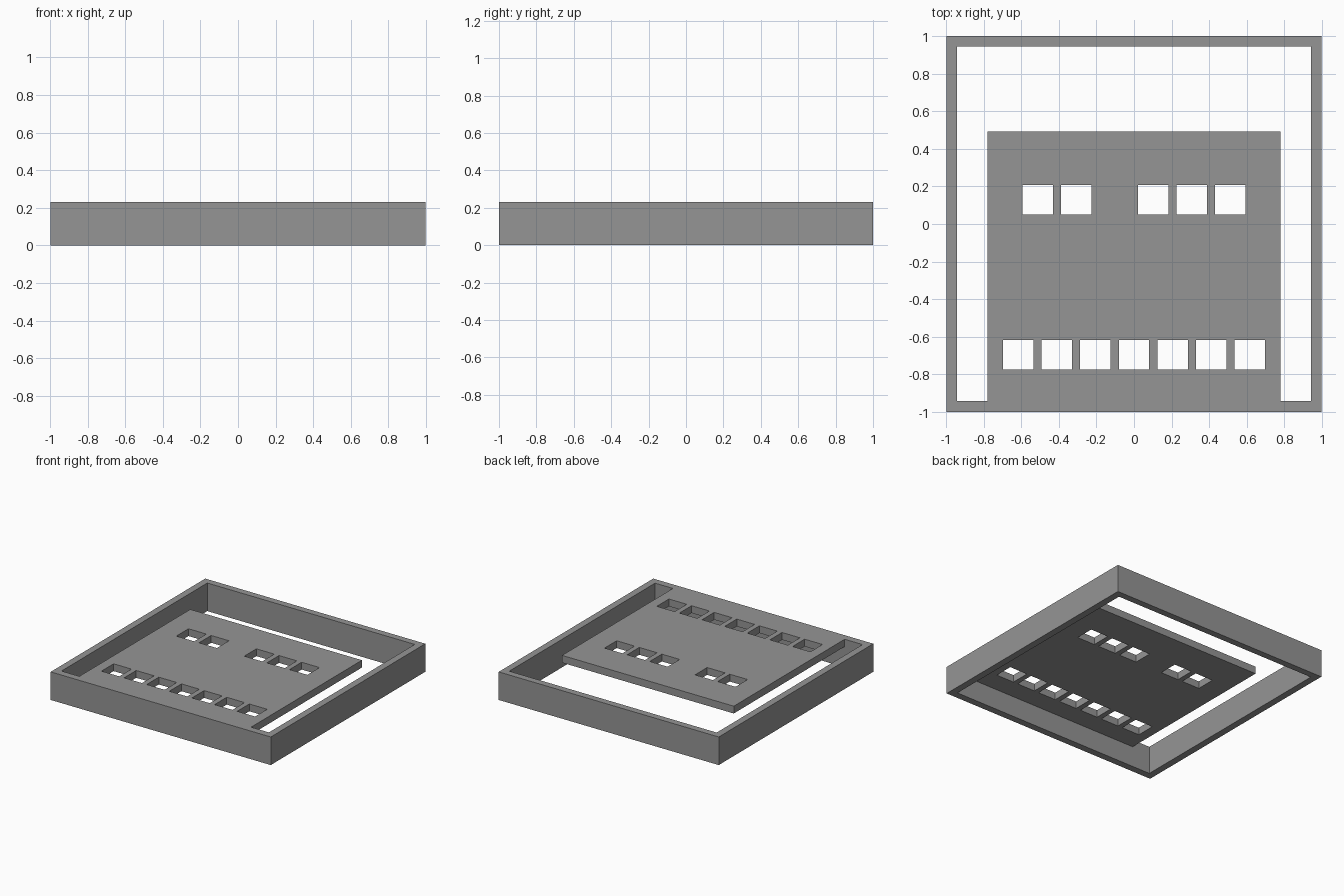
import bpy
import bmesh

if "Cube" in bpy.data.objects:
    bpy.data.objects.remove(bpy.data.objects["Cube"])

HEIGHT = 0.23      # frame height
PLATE = 0.06       # panel thickness
PITCH = 0.205      # spacing of the square windows

grey = bpy.data.materials.new("mid grey")
grey.diffuse_color = (0.3, 0.3, 0.3, 1)
grey.use_nodes = True
grey.node_tree.nodes["Principled BSDF"].inputs["Base Color"].default_value = grey.diffuse_color


def slab(name, loops, z0, z1):
    """Extruded flat outline; loops are (x0, x1, y0, y1), the first is the rim, the rest are holes."""
    curve = bpy.data.curves.new(name, 'CURVE')
    curve.dimensions = '2D'
    curve.fill_mode = 'BOTH'
    curve.extrude = (z1 - z0) / 2
    for x0, x1, y0, y1 in loops:
        spline = curve.splines.new('POLY')
        spline.points.add(3)
        for point, (x, y) in zip(spline.points, ((x0, y0), (x1, y0), (x1, y1), (x0, y1))):
            point.co = (x, y, 0, 1)
        spline.use_cyclic_u = True
    temp = bpy.data.objects.new(name, curve)
    bpy.context.collection.objects.link(temp)
    bpy.context.view_layer.update()
    mesh = bpy.data.meshes.new_from_object(temp.evaluated_get(bpy.context.evaluated_depsgraph_get()))
    bpy.data.objects.remove(temp)

    # weld caps to sides and keep the faces flat
    bm = bmesh.new()
    bm.from_mesh(mesh)
    bmesh.ops.translate(bm, verts=bm.verts, vec=(0, 0, (z0 + z1) / 2))
    bmesh.ops.remove_doubles(bm, verts=bm.verts, dist=0.0005)
    bmesh.ops.dissolve_limit(bm, angle_limit=0.01, verts=bm.verts, edges=bm.edges)
    bmesh.ops.recalc_face_normals(bm, faces=bm.faces)
    for face in bm.faces:
        face.smooth = False
        face.material_index = 0
    bm.to_mesh(mesh)
    bm.free()
    mesh.materials.clear()
    mesh.materials.append(grey)
    obj = bpy.data.objects.new(name, mesh)
    bpy.context.collection.objects.link(obj)
    return obj


def window(step, y0, y1):
    """Square opening centred a number of pitches from the middle."""
    x = step * PITCH
    return (x - 0.081, x + 0.081, y0, y1)


# outer frame, open in the middle
slab("frame", [(-0.997, 0.997, -1, 1), (-0.94, 0.94, -0.942, 0.945)], 0, HEIGHT)

# panel flush with the frame top, reaching back from the front wall
front_row = [window(i, -0.773, -0.616) for i in range(-3, 4)]
back_row = [window(s, 0.05, 0.207) for s in (-2.5, -1.5, 0.5, 1.5, 2.5)]
slab("panel", [(-0.778, 0.778, -0.942, 0.493)] + front_row + back_row, HEIGHT - PLATE, HEIGHT)
